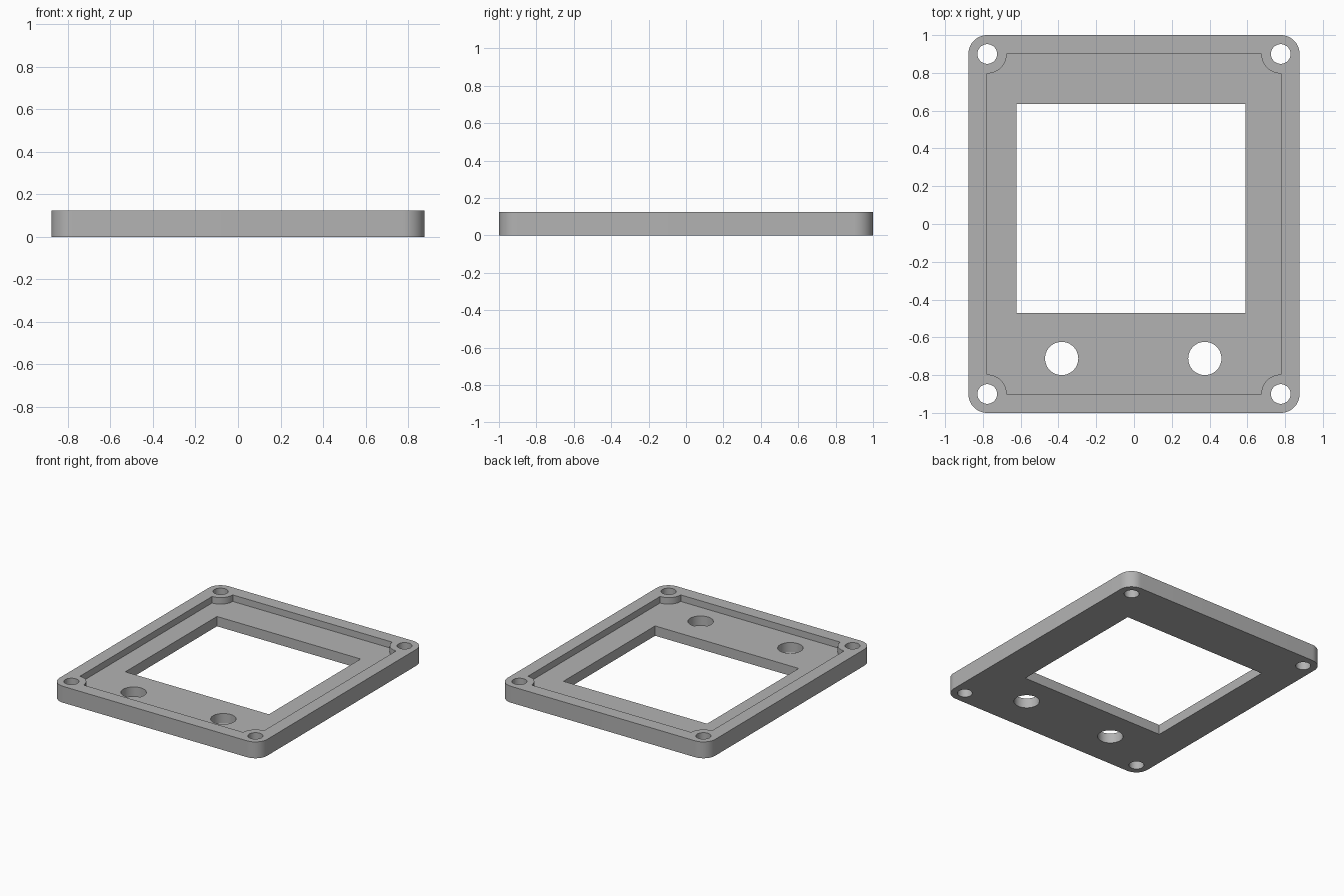
import bpy
import bmesh
from math import cos, sin, pi

if "Cube" in bpy.data.objects:
    bpy.data.objects.remove(bpy.data.objects["Cube"])

HEIGHT, FLOOR = 0.125, 0.075
HOLE_X, HOLE_Y = 0.777, 0.9
CORNER = 0.1
CORNERS = [(HOLE_X, HOLE_Y), (-HOLE_X, HOLE_Y), (-HOLE_X, -HOLE_Y), (HOLE_X, -HOLE_Y)]

grey = bpy.data.materials.new("light grey")
grey.use_nodes = True
colour = (0.45, 0.45, 0.45, 1)
grey.diffuse_color = colour
grey.node_tree.nodes["Principled BSDF"].inputs["Base Color"].default_value = colour


def arc(cx, cy, radius, start, sweep, steps):
    angles = [start + sweep * i / steps for i in range(steps + 1)]
    return [(cx + radius * cos(a), cy + radius * sin(a)) for a in angles]


def circle(cx, cy, radius):
    return arc(cx, cy, radius, 0, 2 * pi, 48)[:-1]


def prism(name, outline, low, high):
    """Extrude a counter-clockwise outline from low to high."""
    bm = bmesh.new()
    base = bm.faces.new([bm.verts.new((x, y, low)) for x, y in outline])
    top = bmesh.ops.extrude_face_region(bm, geom=[base], use_keep_orig=True)
    moved = [v for v in top["geom"] if isinstance(v, bmesh.types.BMVert)]
    bmesh.ops.translate(bm, verts=moved, vec=(0, 0, high - low))
    bmesh.ops.recalc_face_normals(bm, faces=bm.faces)
    mesh = bpy.data.meshes.new(name)
    bm.to_mesh(mesh)
    bm.free()
    mesh.materials.append(grey)
    obj = bpy.data.objects.new(name, mesh)
    bpy.context.collection.objects.link(obj)
    return obj


# Rounded outer body, and a recess that leaves a round boss at each corner
body_outline, recess_outline = [], []
for k, (cx, cy) in enumerate(CORNERS):
    turn = k * pi / 2
    body_outline += arc(cx, cy, CORNER, turn, pi / 2, 12)
    recess_outline += arc(cx, cy, CORNER + 0.003, turn + 1.5 * pi, -pi / 2, 12)
frame = prism("cover_frame", body_outline, 0, HEIGHT)
cutters = [prism("recess_cutter", recess_outline, FLOOR, HEIGHT + 0.1)]

# Display window
window = [(-0.623, -0.47), (0.59, -0.47), (0.59, 0.636), (-0.623, 0.636)]
cutters.append(prism("window_cutter", window, -0.1, HEIGHT + 0.1))

# Screw holes and the two control holes
holes = [(x, y, 0.052) for x, y in CORNERS]
holes += [(-0.383, -0.712, 0.088), (0.375, -0.712, 0.088)]
for x, y, radius in holes:
    cutters.append(prism("hole_cutter", circle(x, y, radius), -0.1, HEIGHT + 0.1))

# Cut everything, then discard the cutters
bpy.context.view_layer.objects.active = frame
frame.select_set(True)
for cutter in cutters:
    cutter.hide_render = True
    cut = frame.modifiers.new("cut", "BOOLEAN")
    cut.operation = "DIFFERENCE"
    cut.solver = "EXACT"
    cut.object = cutter
    bpy.ops.object.modifier_apply(modifier=cut.name)
    bpy.data.objects.remove(cutter)

bpy.ops.object.shade_smooth_by_angle(angle=pi / 6)
